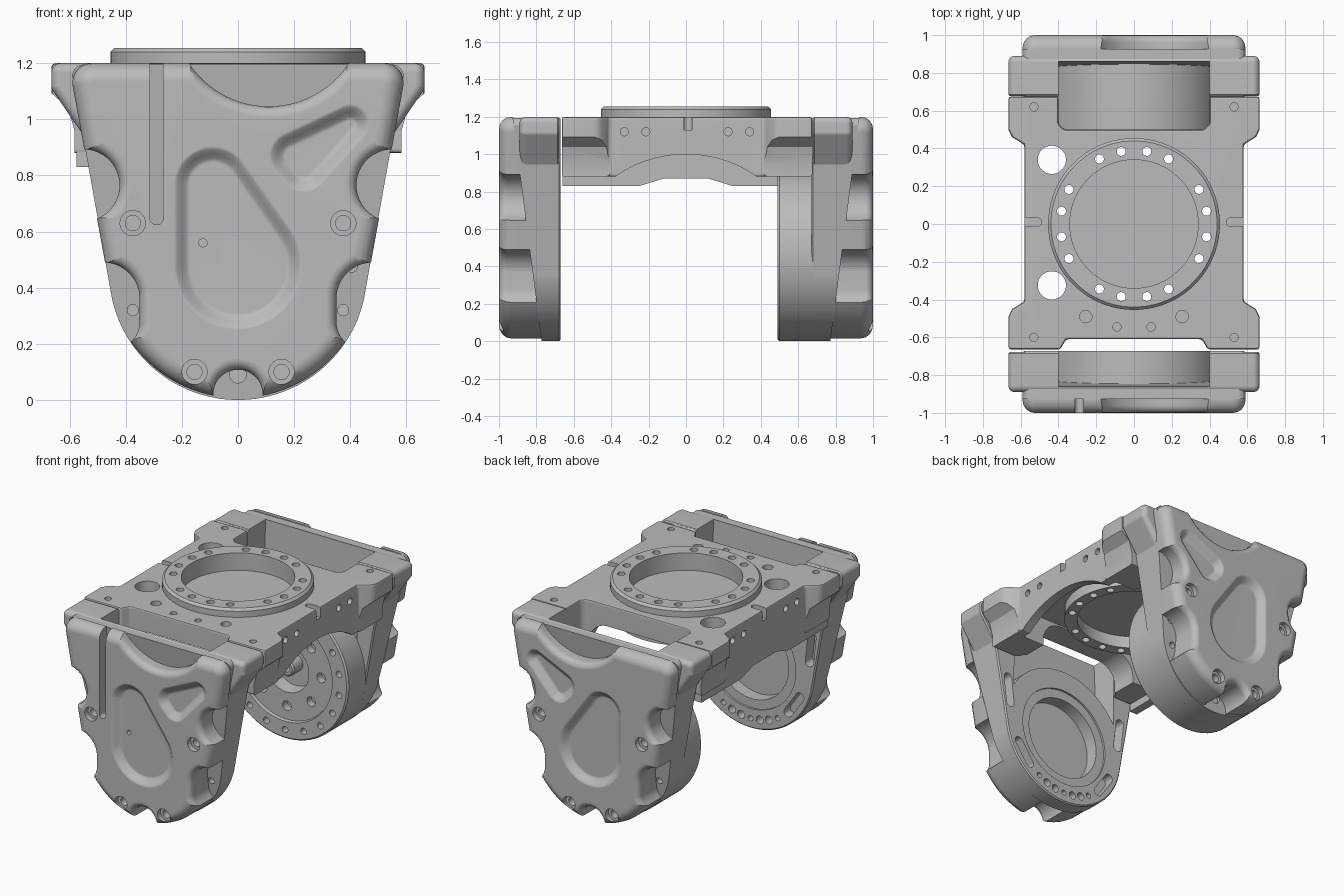
import bpy, bmesh
from math import sin, cos, pi, radians

if "Cube" in bpy.data.objects:
    bpy.data.objects.remove(bpy.data.objects["Cube"])

grey = bpy.data.materials.new("machined_grey")
grey.use_nodes = True
GREY = (0.5, 0.5, 0.5, 1)
grey.diffuse_color = GREY
grey.node_tree.nodes["Principled BSDF"].inputs["Base Color"].default_value = GREY
AXES = {"x": lambda u, v, l: (l, u, v), "y": lambda u, v, l: (u, l, v), "z": lambda u, v, l: (u, v, l)}
HUB = 0.46


def skin(bm, rings):
    """Closed solid through equal-length rings of points."""
    rows = [[bm.verts.new(p) for p in ring] for ring in rings]
    n = len(rows[0])
    for a, b in zip(rows, rows[1:]):
        for i in range(n):
            j = (i + 1) % n
            bm.faces.new((a[i], a[j], b[j], b[i]))
    bm.faces.new(rows[0][::-1])
    bm.faces.new(rows[-1])


def loft(bm, circles, levels, axis="y", s=1, n=24):
    """Hull of circles (u, v, r), carried through (level, offset) pairs."""
    rings = []
    for level, off in levels:
        ring = []
        for i in range(n):
            c, d = cos(2 * pi * (i + 0.5) / n), sin(2 * pi * (i + 0.5) / n)
            u, v, r = max(circles, key=lambda k: k[0] * c + k[1] * d + k[2])
            u, v = u + (r + off) * c, v + (r + off) * d
            ring.append(AXES[axis](u, v, s * (level(v) if callable(level) else level)))
        rings.append(ring)
    skin(bm, rings)


def fillet(face, r, sign):
    """Quarter-round levels running inward from an outer face."""
    ts = [radians(90 - 22.5 * k) for k in range(5)]
    return [(face + r * (1 - sin(t)), sign * r * (1 - cos(t))) for t in ts]


def make(name, bm):
    bmesh.ops.recalc_face_normals(bm, faces=bm.faces)
    me = bpy.data.meshes.new(name)
    bm.to_mesh(me)
    bm.free()
    ob = bpy.data.objects.new(name, me)
    bpy.context.collection.objects.link(ob)
    me.materials.append(grey)
    return ob


def apply(ob, kind, **settings):
    mod = ob.modifiers.new(kind, kind)
    for key, value in settings.items():
        setattr(mod, key, value)
    bpy.context.view_layer.objects.active = ob
    bpy.ops.object.modifier_apply(modifier=mod.name)


def cut(ob, bm):
    """Subtract a cutter with the fast solver, or the exact one if that fails."""
    tool = make("cutter", bm)
    tool.hide_render = True
    before = len(ob.data.vertices)
    for solver in ("MANIFOLD", "EXACT"):
        try:
            apply(ob, "BOOLEAN", operation="DIFFERENCE", solver=solver, object=tool)
        except RuntimeError:
            ob.modifiers.clear()
        if len(ob.data.vertices) != before:
            break
    bpy.data.objects.remove(tool)


def finish(ob):
    bpy.ops.object.select_all(action="DESELECT")
    ob.select_set(True)
    bpy.context.view_layer.objects.active = ob
    bpy.ops.object.shade_smooth_by_angle(angle=radians(32))
    apply(ob, "WEIGHTED_NORMAL", keep_sharp=True)


def mirrored(circles, m):
    return [(m * u, v, r) for u, v, r in circles]


def polar(r, deg):
    return r * cos(radians(deg)), HUB + r * sin(radians(deg))


def pocket(s):
    """Opening above the hub, leaving two struts and an outer wall."""
    bm = bmesh.new()
    arc = [polar(0.462, 30 + 5 * k) for k in range(25)]
    opening = arc + [(-0.4, 1.3), (0.4, 1.3)]
    skin(bm, [[(u, -s * 0.6, v) for u, v in opening],
              [(u, -s * (0.8 + 0.05 * v), v) for u, v in opening]])
    return bm


# Top frame plate
half = [(0.36, -0.61), (0.39, -0.664), (0.665, -0.664), (0.665, -0.49), (0.645, -0.45), (0.58, -0.41),
        (0.58, 0.42), (0.645, 0.46), (0.665, 0.5), (0.665, 0.675), (0.4, 0.675), (0.4, 0.53), (0.37, 0.5)]
outline = half + [(-x, y) for x, y in half[::-1]]
bm = bmesh.new()
skin(bm, [[(x, y, z) for x, y in outline] for z in (0.88, 1.2)])
frame = make("top_frame", bm)
apply(frame, "BEVEL", width=0.014, segments=2, limit_method="ANGLE", angle_limit=radians(40))

# Hollow underside: tunnel between the ends, wider middle, arch on the left side
bm = bmesh.new()
loft(bm, [(x, z, 0.14) for x in (-0.22, 0.22) for z in (0.7, 0.92)], [(-0.8, 0), (0.8, 0)], n=48)
cut(frame, bm)
bm = bmesh.new()
loft(bm, [(x, y, 0.02) for x in (-0.5, 0.5) for y in (-0.42, 0.42)], [(0.8, 0), (1.07, 0)], "z")
cut(frame, bm)
bm = bmesh.new()
loft(bm, [(0, 0.34, 0.66)], [(0.46, 0), (0.7, 0)], "x", n=64)
cut(frame, bm)
# Slanted underside of the corner tabs
bm = bmesh.new()
under = [(0.583, 0.8), (0.583, 0.96), (0.605, 1.04), (0.74, 1.16), (0.74, 0.8)]
for m in (-1, 1):
    skin(bm, [[(m * x, y, z) for x, z in under] for y in (-0.8, 0.8)])
cut(frame, bm)
# Ring seat and holes
bm = bmesh.new()
loft(bm, [(0, 0, 0.425)], [(0.8, 0), (1.3, 0)], "z", n=48)
cut(frame, bm)
bm = bmesh.new()
for y in (-0.325, 0.34):
    loft(bm, [(-0.435, y, 0.075)], [(0.8, 0), (1.3, 0)], "z")
for m in (-1, 1):
    loft(bm, [(m * 0.51, 0.01, 0.022), (m * 0.65, 0.01, 0.022)], [(1.13, 0), (1.3, 0)], "z", n=16)
    for x, y, r in ((0.53, 0.62, 0.022), (0.53, -0.6, 0.022), (0.255, -0.49, 0.033), (0.09, -0.545, 0.022)):
        loft(bm, [(m * x, y, r)], [(1.14, 0), (1.3, 0)], "z", n=14)
    for y in (-0.33, -0.215, 0.225, 0.34):
        loft(bm, [(y, 1.12, 0.022)], [(0.55, 0), (0.7, 0)], "x", m, 14)
cut(frame, bm)
finish(frame)

# Deeper skirt along the right side of the frame
bm = bmesh.new()
skirt = [(0.95, 0.66), (0.83, 0.66), (0.83, 0.25), (0.87, 0.12)]
edge = [(y, z) for z, y in skirt] + [(-y, z) for z, y in skirt[::-1]]
skin(bm, [[(x, y, z) for y, z in edge] for x in (-0.576, -0.52)])
finish(make("right_skirt", bm))

# Round mounting ring with its bolt circle
bm = bmesh.new()
loft(bm, [(0, 0, 0)], [(1.08, 0.35), (1.0, 0.35), (1.0, 0.43), (1.195, 0.43), (1.195, 0.455), (1.24, 0.455),
                       (1.255, 0.44), (1.255, 0.34), (1.14, 0.34)], "z", n=64)
ring = make("mounting_ring", bm)
bm = bmesh.new()
for quarter in range(4):
    for a in (10, 28, 62, 80):
        t = radians(a + 90 * quarter)
        loft(bm, [(0.39 * cos(t), 0.39 * sin(t), 0.024)], [(0.8, 0), (1.3, 0)], "z", n=14)
cut(ring, bm)
finish(ring)

# Arms, drawn on the front side and flipped for the rear
for s, end in ((1, "front"), (-1, "rear")):
    # Tapered arm plate
    bm = bmesh.new()
    loft(bm, [(0, HUB, HUB), (0.55, 1.155, 0.04), (-0.55, 1.155, 0.04)],
         [(-0.672, -0.008), (-0.68, 0), (lambda v: -(0.772 + 0.13 * v), 0)], s=s, n=96)
    arm = make(end + "_arm", bm)
    cut(arm, pocket(s))
    bm = bmesh.new()
    for x, z, r in ((-0.375, 0.32, 0.02), (0.375, 0.32, 0.02), (0.405, 0.475, 0.02), (0, 0.09, 0.03)):
        loft(bm, [(x, z, r)], [(-1, 0), (-0.765, 0)], s=s, n=14)
    if end == "front":
        # Stepped bore, slots and bolt holes on the inner face
        loft(bm, [(0, HUB, 0)], [(-0.65, 0.33), (-0.685, 0.33), (-0.685, 0.27), (-0.77, 0.27)], n=48)
        for m in (-1, 1):
            loft(bm, [(m * 0.43, 0.55, 0.03), (m * 0.45, 0.72, 0.03)], [(-0.65, 0), (-0.75, 0)])
            loft(bm, [(m * u, v, 0.03) for u, v in (polar(0.395, -24), polar(0.395, -46))],
                 [(-0.65, 0), (-0.74, 0)])
        for k in range(7):
            loft(bm, [(*polar(0.395, -120 + 10 * k), 0.026 if k % 3 else 0.018)],
                 [(-0.65, 0), (-0.74, 0)], n=14)
    cut(arm, bm)
    finish(arm)

    # Wide shoulder joining the arm to the frame
    bm = bmesh.new()
    corners = [(m * x, z, 0.035) for m in (-1, 1) for x, z in ((0.63, 1.165), (0.63, 1.12), (0.5, 0.93))]
    loft(bm, corners, fillet(-0.89, 0.033, -1) + [(-0.686, 0), (-0.678, -0.008)], s=s, n=64)
    shoulder = make(end + "_shoulder", bm)
    cut(shoulder, pocket(s))
    finish(shoulder)

    # Outer cover with rounded rim
    bm = bmesh.new()
    loft(bm, [(0, 0.47, 0.463), (0.52, 1.13, 0.07), (-0.52, 1.13, 0.07)],
         fillet(-1, 0.065, -1) + [(lambda v: -(0.77 + 0.13 * v), 0)], s=s, n=96)
    cover = make(end + "_cover", bm)
    # Scalloped edges and top notch, flared at the outer face
    bm = bmesh.new()
    flare = [(-1.05, 0.04)] + fillet(-1, 0.04, 1) + [(-0.6, 0)]
    for m in (-1, 1):
        loft(bm, mirrored([(0.55, 0.765, 0.128)], m), flare, s=s, n=40)
        loft(bm, mirrored([(0.48, 0.36, 0.13), (0.45, 0.28, 0.1)], m), flare, s=s, n=40)
    loft(bm, [(0, 0.02, 0.088)], flare, s=s, n=32)
    loft(bm, [(0.11, 1.386, 0.34)], flare, s=s, n=72)
    if end == "front":
        loft(bm, [(-0.29, 0.648, 0.024), (-0.29, 1.22, 0.024)], [(-1.05, 0), (-0.6, 0)], n=16)
    cut(cover, bm)
    # Soft recesses and bolt counterbores
    bm = bmesh.new()
    slope = [(-1.02, 0.055), (-1, 0.055), (-0.995, 0.043), (-0.98, 0.026), (-0.965, 0.01), (-0.96, -0.004)]
    loft(bm, [(-0.09, 0.765, 0.085), (0, 0.48, 0.175)], slope, s=s, n=48)
    loft(bm, [(0.2, 0.87, 0.035), (0.235, 0.83, 0.035), (0.4, 0.985, 0.015)], slope, s=s, n=40)
    for m in (-1, 1):
        for x, z in ((0.375, 0.63), (0.155, 0.1)):
            loft(bm, [(m * x, z, 0)], [(-1.02, 0.045), (-0.965, 0.045), (-0.965, 0.027), (-0.92, 0.027)], s=s)
    cut(cover, bm)
    if end == "front":
        # Vent hole
        bm = bmesh.new()
        loft(bm, [(-0.125, 0.56, 0.015)], [(-0.98, 0), (-0.93, 0)], n=14)
        cut(cover, bm)
    finish(cover)

# Rear drive drum with stepped face, bolt circles and centre post
bm = bmesh.new()
loft(bm, [(0, HUB, 0)], [(0.6, 0.15), (0.51, 0.16), (0.51, 0.34), (0.49, 0.345), (0.49, 0.45), (0.5, HUB),
                         (0.69, HUB)], n=72)
drum = make("rear_drum", bm)
bm = bmesh.new()
for k in range(18):
    loft(bm, [(*polar(0.4, 20 * k + 10), 0.021)], [(0.45, 0), (0.56, 0)], n=14)
for k in range(8):
    loft(bm, [(*polar(0.25, 45 * k), 0.032)], [(0.45, 0), (0.56, 0)], n=14)
cut(drum, bm)
finish(drum)
bm = bmesh.new()
loft(bm, [(0, HUB, 0)], [(0.56, 0.025), (0.5, 0.025), (0.5, 0.045), (0.51, 0.055), (0.61, 0.055)])
finish(make("drum_post", bm))
